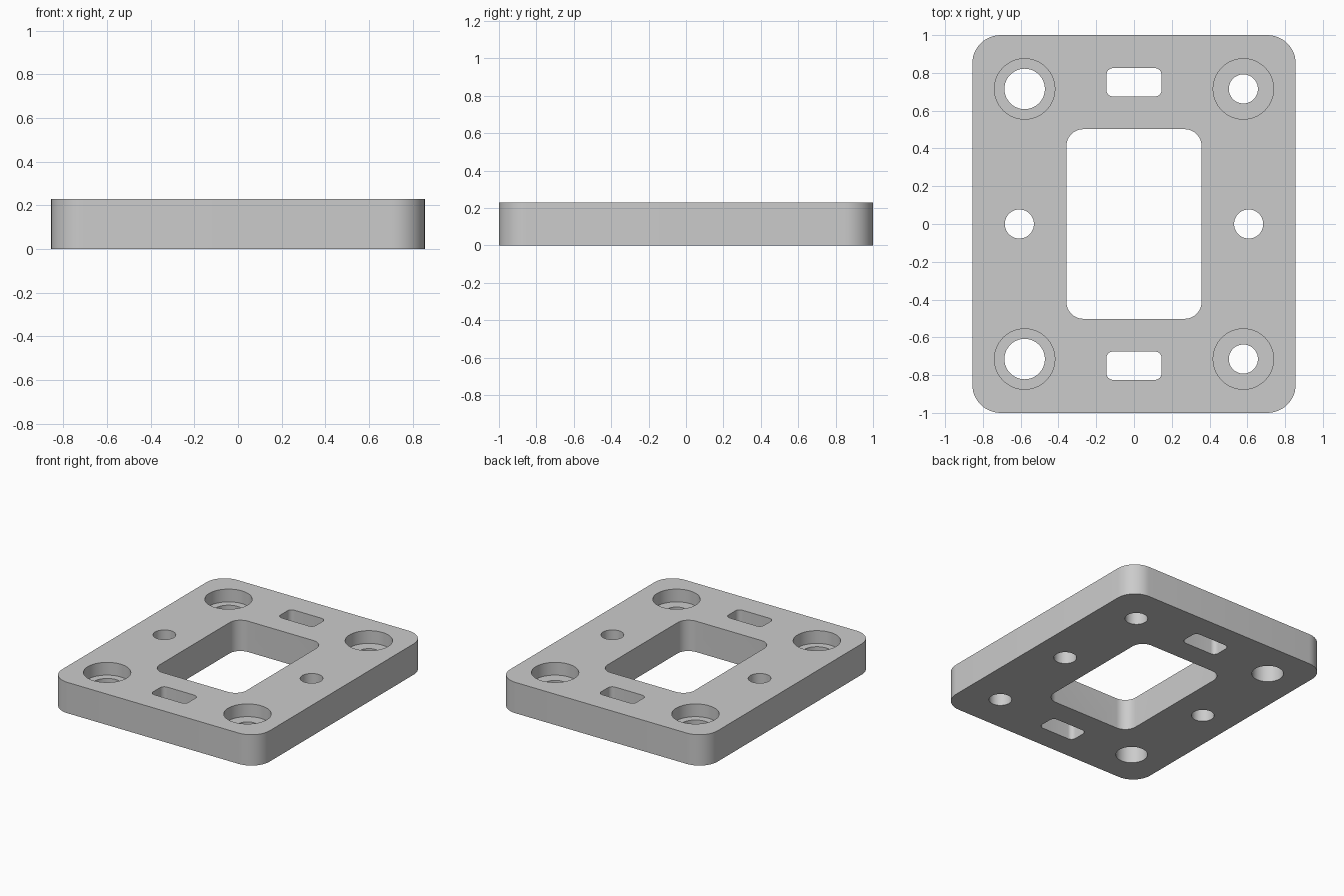
import bpy
import bmesh
from math import cos, sin, pi, radians

old = bpy.data.objects.get("Cube")
if old:
    bpy.data.objects.remove(old, do_unlink=True)

THICK = 0.23
BORE_FLOOR = 0.135


def rounded_rect(cx, cy, hx, hy, r, seg=12):
    """Outline of a rectangle with rounded corners, counter-clockwise."""
    pts = []
    for quarter, (sx, sy) in enumerate([(1, 1), (-1, 1), (-1, -1), (1, -1)]):
        for i in range(seg + 1):
            a = (quarter + i / seg) * pi / 2
            pts.append((cx + sx * (hx - r) + r * cos(a),
                        cy + sy * (hy - r) + r * sin(a)))
    return pts


def circle(cx, cy, r, seg=64):
    return [(cx + r * cos(2 * pi * i / seg), cy + r * sin(2 * pi * i / seg))
            for i in range(seg)]


def prism(name, outlines, z0, z1):
    """One object holding an upright prism for each outline."""
    bm = bmesh.new()
    for pts in outlines:
        low = [bm.verts.new((x, y, z0)) for x, y in pts]
        high = [bm.verts.new((x, y, z1)) for x, y in pts]
        bm.faces.new(low[::-1])
        bm.faces.new(high)
        for i in range(len(pts)):
            j = (i + 1) % len(pts)
            bm.faces.new((low[i], low[j], high[j], high[i]))
    mesh = bpy.data.meshes.new(name)
    bm.to_mesh(mesh)
    bm.free()
    obj = bpy.data.objects.new(name, mesh)
    bpy.context.collection.objects.link(obj)
    return obj


# Plain grey material
grey = bpy.data.materials.new("grey")
grey.use_nodes = True
color = (0.6, 0.6, 0.6, 1)
grey.diffuse_color = color
grey.node_tree.nodes["Principled BSDF"].inputs["Base Color"].default_value = color

# Plate body
plate = prism("mounting_plate", [rounded_rect(0, 0, 0.856, 1.0, 0.15)], 0, THICK)
plate.data.materials.append(grey)

# Central window, then slots, side holes and corner holes
through = [rounded_rect(0, 0, 0.358, 0.502, 0.09)]
bores = []
for s in (-1, 1):
    through.append(rounded_rect(0, s * 0.75, 0.146, 0.075, 0.035, 8))
    through.append(circle(s * 0.607, 0, 0.077))
    for x, r in ((-0.579, 0.107), (0.579, 0.077)):
        through.append(circle(x, s * 0.715, r))
        bores.append(circle(x, s * 0.715, 0.16))

cutters = [prism("through_cutter", through, -0.1, THICK + 0.1),
           prism("counterbore_cutter", bores, BORE_FLOOR, THICK + 0.1)]

# Cut the openings and drop the cutters
bpy.ops.object.select_all(action='DESELECT')
bpy.context.view_layer.objects.active = plate
plate.select_set(True)
for cutter in cutters:
    cutter.hide_render = True
    mod = plate.modifiers.new(cutter.name, 'BOOLEAN')
    mod.operation = 'DIFFERENCE'
    mod.solver = 'EXACT'
    mod.object = cutter
    bpy.ops.object.modifier_apply(modifier=mod.name)
    bpy.data.objects.remove(cutter, do_unlink=True)

bpy.ops.object.shade_smooth_by_angle(angle=radians(30))
